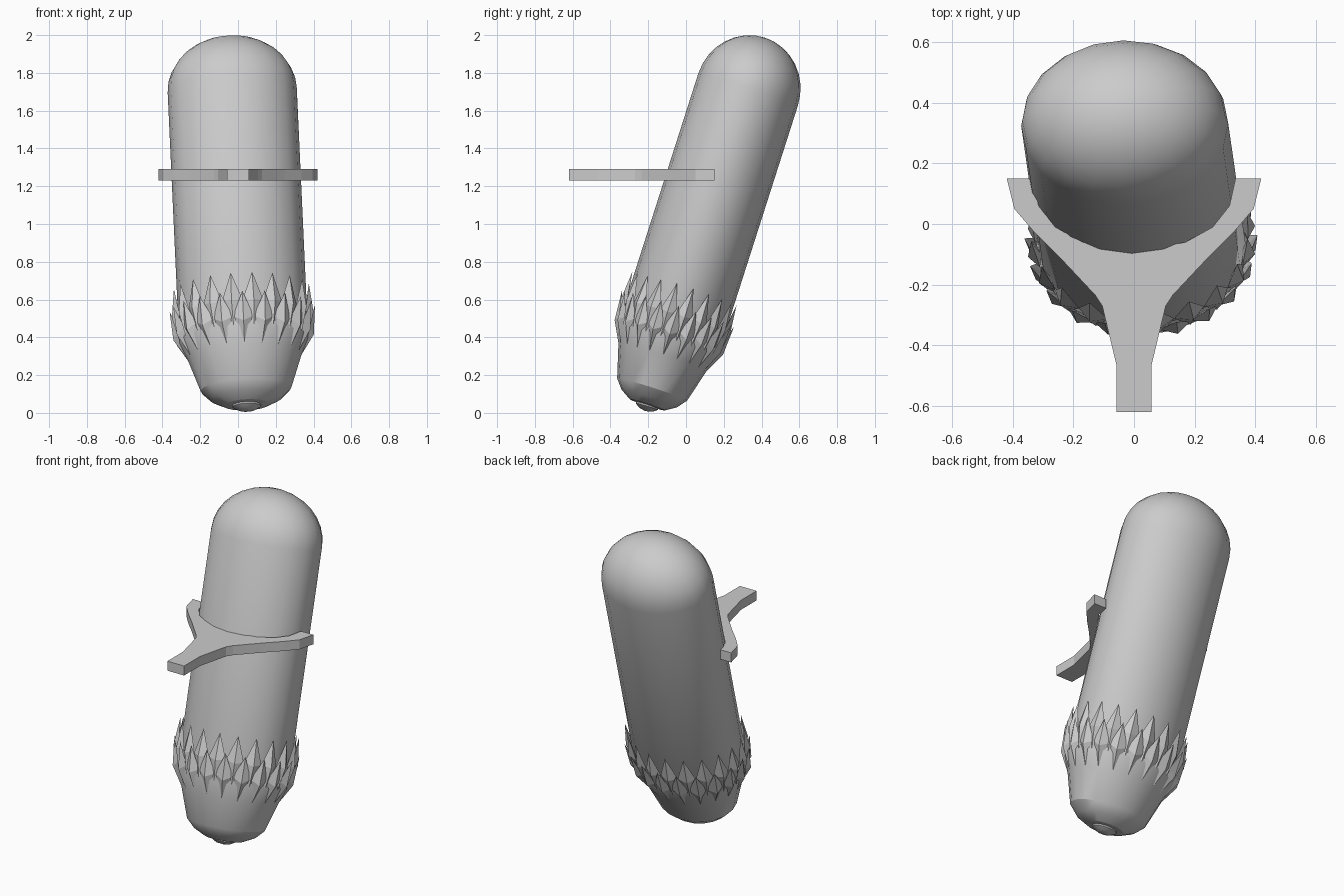
import bpy, bmesh
from math import sin, cos, pi, radians
from mathutils import Vector, Matrix

if "Cube" in bpy.data.objects:
    bpy.data.objects.remove(bpy.data.objects["Cube"])

SIDES = 20
RATIO = 0.81                      # oval section: depth / width

# Leaning frame shared by nut and cup
d = Vector((-0.046, 0.32, 1)).normalized()
xa = (Vector((1, 0, 0)) - d * d.x).normalized()
ya = d.cross(xa)
FRAME = Matrix.Translation((0.048, -0.219, 0)) @ Matrix((xa, ya, d)).transposed().to_4x4()


def finish(name, bm, smooth=None):
    bmesh.ops.recalc_face_normals(bm, faces=bm.faces[:])
    me = bpy.data.meshes.new(name)
    bm.to_mesh(me)
    bm.free()
    ob = bpy.data.objects.new(name, me)
    bpy.context.collection.objects.link(ob)
    if smooth:
        bpy.ops.object.select_all(action='DESELECT')
        ob.select_set(True)
        bpy.context.view_layer.objects.active = ob
        bpy.ops.object.shade_smooth_by_angle(angle=radians(smooth))
    return ob


def point(r, t, step):
    a = 2 * pi * step / SIDES
    return FRAME @ Vector((r * cos(a), RATIO * r * sin(a), t))


def lathe(name, profile, smooth):
    bm = bmesh.new()
    rings = []
    for r, t in profile:
        n = 1 if r == 0 else SIDES
        rings.append([bm.verts.new(point(r, t, i)) for i in range(n)])
    for a, b in zip(rings, rings[1:]):
        for i in range(SIDES):
            j = (i + 1) % SIDES
            quad = [a[i % len(a)], a[j % len(a)], b[j % len(b)], b[i % len(b)]]
            bm.faces.new(list(dict.fromkeys(quad)))
    return finish(name, bm, smooth)


def scale_row(name, phase, bottom, side, ridge, tip):
    # Ring of pointed, ridged diamonds; each argument is (radius, height)
    bm = bmesh.new()
    for i in range(SIDES):
        s = i + phase
        b, l, r, c, t, k = [bm.verts.new(point(*p, q)) for p, q in (
            (bottom, s), (side, s - .5), (side, s + .5), (ridge, s), (tip, s),
            ((0.335, side[1]), s))]
        for f in ((b, r, c), (r, t, c), (t, l, c), (l, b, c),
                  (b, k, r), (r, k, t), (t, k, l), (l, k, b)):
            bm.faces.new(f)
    return finish(name, bm)


# Domed nut body
R, BASE, DOME = 0.342, 1.798, 0.29
dome = [(R * cos(k * pi / 16), BASE + DOME * sin(k * pi / 16)) for k in range(8)]
lathe("nut_body", [(0, 0.3), (R * 0.8, 0.3), (R, 0.45)] + dome + [(0, BASE + DOME)], 40)

# Cup and the nub under it
lathe("cup", [(0, .04), (.12, .045), (.19, .08), (.24, .13), (.302, .31),
              (.345, .40), (.35, .48), (.338, .50)], 25)
lathe("cup_nub", [(0, .010), (.045, .018), (.075, .035), (.08, .06), (0, .07)], 40)

# Two staggered rows of scales
scale_row("lower_scales", 0, (.302, .31), (.350, .45), (.372, .42), (.385, .58))
scale_row("upper_scales", .5, (.345, .40), (.352, .54), (.380, .53), (.362, .69))

# Forked bracket hugging the front of the nut
half = [(0.058, -0.62), (0.058, -0.465), (0.105, -0.27), (0.128, -0.235),
        (0.25, -0.105), (0.335, -0.02), (0.395, 0.05), (0.42, 0.15),
        (0.335, 0.15), (0.315, 0.06), (0.26, -0.01), (0.17, -0.06)]
outline = half + [(0, -0.09)] + [(-x, y) for x, y in reversed(half)]
bm = bmesh.new()
face = bm.faces.new([bm.verts.new((x, y, 1.23)) for x, y in outline])
ext = bmesh.ops.extrude_face_region(bm, geom=[face], use_keep_orig=True)
bmesh.ops.translate(bm, vec=(0, 0, 0.06),
                    verts=[v for v in ext["geom"] if isinstance(v, bmesh.types.BMVert)])
finish("forked_bracket", bm)
